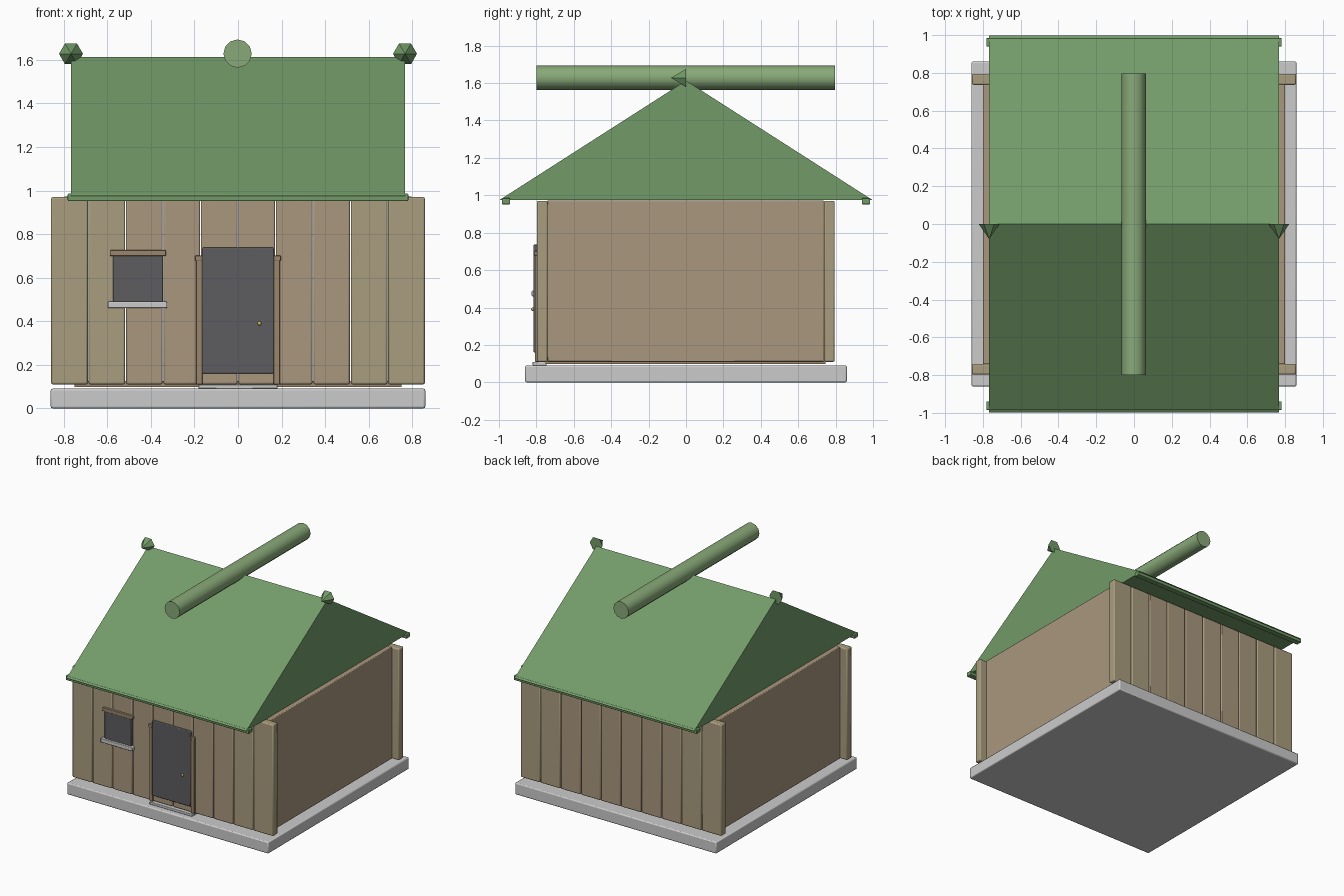
import bpy, math

if "Cube" in bpy.data.objects:
    bpy.data.objects.remove(bpy.data.objects["Cube"])


def material(name, rgb):
    m = bpy.data.materials.new(name)
    m.diffuse_color = (*rgb, 1)
    m.use_nodes = True
    m.node_tree.nodes["Principled BSDF"].inputs["Base Color"].default_value = m.diffuse_color
    return m


WOOD = material("wood", (0.40, 0.31, 0.21))
WOOD_OLIVE = material("wood_olive", (0.40, 0.34, 0.21))
TRIM = material("trim_wood", (0.33, 0.24, 0.15))
GREEN = material("green_roof", (0.17, 0.33, 0.14))
LIGHT_GREEN = material("light_green", (0.25, 0.40, 0.19))
DARK = material("dark_grey", (0.11, 0.11, 0.115))
BRASS = material("brass", (0.55, 0.42, 0.12))


def finish(o, name, mat, angle=35):
    o.name = name
    if mat:
        o.data.materials.append(mat)
    bpy.ops.object.shade_smooth_by_angle(angle=math.radians(angle))
    return o


def box(name, x, y, z, mat=None, bevel=0.005):
    """Box from (min, max) pairs, with softly bevelled edges."""
    bpy.ops.mesh.primitive_cube_add(size=1, location=[(a + b) / 2 for a, b in (x, y, z)])
    o = bpy.context.object
    o.scale = [b - a for a, b in (x, y, z)]
    bpy.ops.object.transform_apply(location=False, rotation=False, scale=True)
    finish(o, name, mat, 50)
    if bevel:
        b = o.modifiers.new("Bevel", 'BEVEL')
        b.width, b.segments = bevel, 2
    return o


# Base and floor
box("foundation", (-0.86, 0.86), (-0.86, 0.86), (0, 0.09), None, 0.008)
box("floor", (-0.75, 0.75), (-0.75, 0.745), (0.098, 0.125), TRIM, 0)

# Plank walls front and back, with narrow open gaps
pitch = 1.72 / 10
for side, y in (("front", (-0.797, -0.74)), ("back", (0.737, 0.795))):
    for i in range(10):
        x = -0.86 + i * pitch
        mat = WOOD_OLIVE if i in (0, 1, 8, 9) else WOOD
        box(f"{side}_plank_{i + 1}", (x + 0.002, x + pitch - 0.002), y, (0.11, 0.97), mat, 0.008)

# Side walls
for side, s in (("left", -1), ("right", 1)):
    box(f"{side}_wall", sorted((s * 0.74, s * 0.80)), (-0.742, 0.738), (0.11, 0.972), WOOD)

# Gable roof, ridge along x
profile = [(-0.997, 0.975), (0.997, 0.975), (0, 1.613)]
verts = [(x, y, z) for x in (-0.767, 0.767) for y, z in profile]
faces = [(0, 2, 1), (3, 4, 5), (0, 1, 4, 3), (1, 2, 5, 4), (2, 0, 3, 5)]
mesh = bpy.data.meshes.new("roof")
mesh.from_pydata(verts, [], faces)
roof = bpy.data.objects.new("roof", mesh)
bpy.context.collection.objects.link(roof)
mesh.materials.append(GREEN)

# Eave bars
for side, s in (("front", -1), ("back", 1)):
    box(f"{side}_eave_bar", (-0.782, 0.782), sorted((s * 0.94, s * 0.985)), (0.952, 0.986), GREEN, 0.004)

# Round log crossing the ridge
bpy.ops.mesh.primitive_cylinder_add(vertices=12, radius=0.065, depth=1.595,
                                    location=(-0.002, -0.002, 1.629), rotation=(math.pi / 2, 0, 0))
finish(bpy.context.object, "ridge_log", LIGHT_GREEN)

# Six-sided cone at each ridge end, pointing forward
for side, s in (("left", -1), ("right", 1)):
    bpy.ops.mesh.primitive_cone_add(vertices=6, radius1=0.055, depth=0.08,
                                    location=(s * 0.767, -0.04, 1.628),
                                    rotation=(math.pi / 2, 0, 0))
    o = bpy.context.object
    for v in o.data.vertices:  # turn so the corners point sideways
        x, y = v.co.x, v.co.y
        v.co.x, v.co.y = y, -x
    finish(o, f"{side}_ridge_finial", GREEN)

# Door with frame, step and knob
box("door", (-0.165, 0.165), (-0.815, -0.775), (0.16, 0.738), DARK)
for side, s in (("left", -1), ("right", 1)):
    box(f"{side}_door_post", sorted((s * 0.163, s * 0.193)), (-0.808, -0.77), (0.11, 0.695), TRIM, 0.003)
box("door_lintel", (-0.197, 0.197), (-0.811, -0.77), (0.678, 0.702), TRIM, 0.003)
box("door_step", (-0.182, 0.182), (-0.82, -0.745), (0.09, 0.11), None, 0.004)
bpy.ops.mesh.primitive_uv_sphere_add(segments=10, ring_count=6, radius=0.01, location=(0.098, -0.818, 0.39))
finish(bpy.context.object, "door_knob", BRASS, 60)

# Window with lintel and sill
box("window_pane", (-0.575, -0.345), (-0.808, -0.775), (0.485, 0.705), DARK)
box("window_lintel", (-0.589, -0.331), (-0.814, -0.775), (0.70, 0.726), TRIM, 0.003)
box("window_sill", (-0.597, -0.325), (-0.825, -0.775), (0.46, 0.49), None, 0.004)
